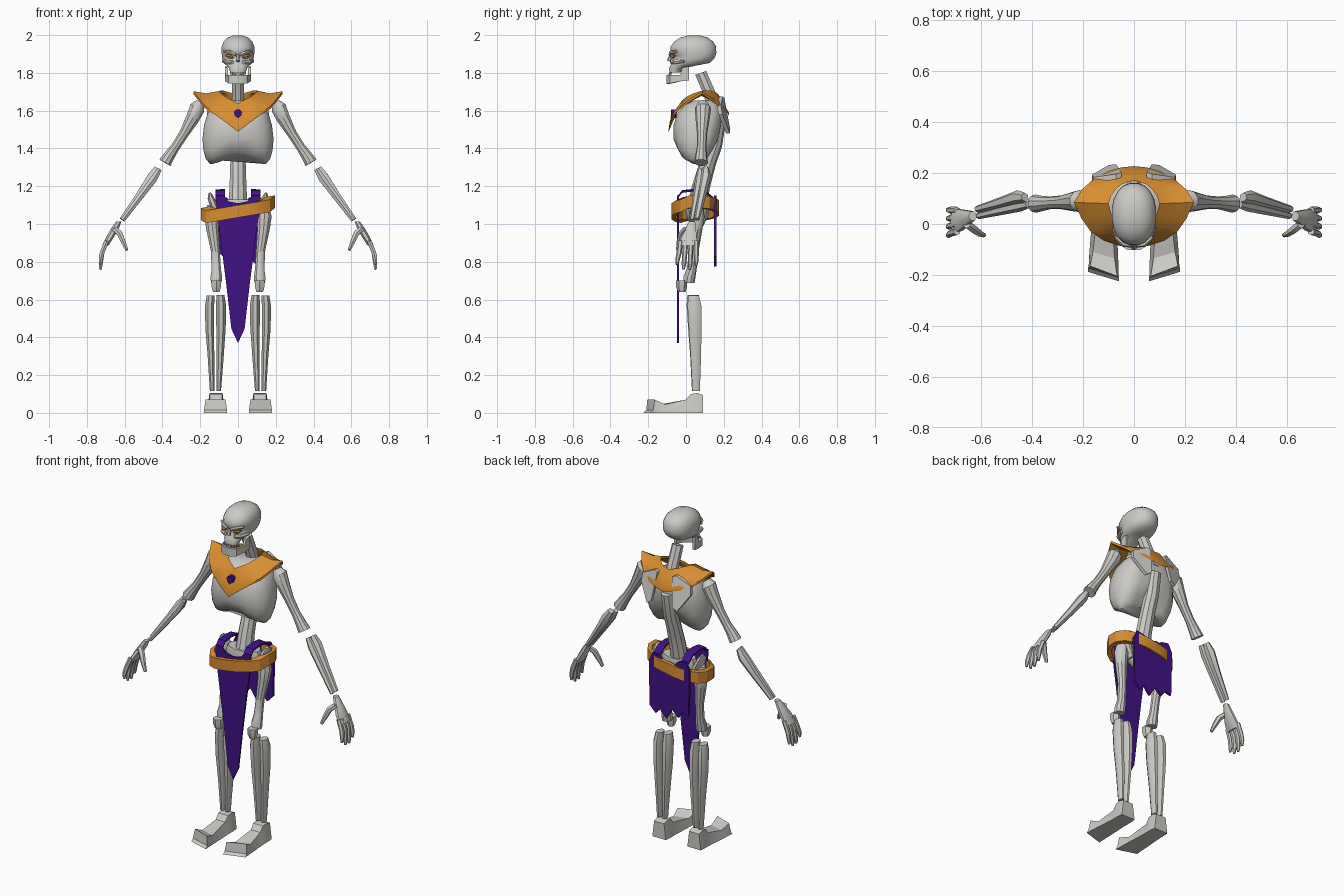
import bpy, bmesh, math
from mathutils import Vector


def material(name, rgb):
    m = bpy.data.materials.new(name)
    m.diffuse_color = (*rgb, 1)
    return m


BONE = material("bone grey", (0.60, 0.59, 0.56))
GOLD = material("burnt orange", (0.68, 0.27, 0.03))
PURPLE = material("deep purple", (0.055, 0.006, 0.24))


def finish(name, bm, mat, mirror=False, angle=35):
    bmesh.ops.recalc_face_normals(bm, faces=bm.faces)
    me = bpy.data.meshes.new(name)
    bm.to_mesh(me)
    bm.free()
    me.materials.append(mat)
    ob = bpy.data.objects.new(name, me)
    bpy.context.collection.objects.link(ob)
    bpy.ops.object.select_all(action='DESELECT')
    ob.select_set(True)
    bpy.context.view_layer.objects.active = ob
    bpy.ops.object.shade_smooth_by_angle(angle=math.radians(angle))
    if mirror:
        mod = ob.modifiers.new("mirror", 'MIRROR')
        mod.use_mirror_merge = False
    return ob


def bridge(loops, capped=True, looped=False):
    """Skin a list of equal-length closed point loops."""
    bm = bmesh.new()
    rows = [[bm.verts.new(p) for p in loop] for loop in loops]
    n = len(rows[0])
    pairs = list(zip(rows, rows[1:])) + ([(rows[-1], rows[0])] if looped else [])
    for a, b in pairs:
        for i in range(n):
            j = (i + 1) % n
            bm.faces.new((a[i], a[j], b[j], b[i]))
    if capped and not looped:
        bm.faces.new(rows[0])
        bm.faces.new(rows[-1])
    return bm


def oval(cx, cy, z, rx, ry, n, power=1.0):
    pts = []
    for i in range(n):
        t = 2 * math.pi * (i + 0.5) / n
        c, s = math.cos(t), math.sin(t)
        pts.append(Vector((cx + rx * math.copysign(abs(c) ** power, c),
                           cy + ry * math.copysign(abs(s) ** power, s), z)))
    return pts


def stack(name, rows, mat, n=8, mirror=False, power=1.0, shape=None, angle=35):
    """Horizontal ovals: (z, centre x, half width, front y, back y)."""
    loops = [oval(cx, (f + b) / 2, z, w, (b - f) / 2, n, power) for z, cx, w, f, b in rows]
    if shape:
        loops = [[shape(p) for p in loop] for loop in loops]
    return finish(name, bridge(loops), mat, mirror, angle)


def bone(name, pts, n=8, mirror=True, flat=1.0, mat=BONE):
    """Tube through (x, y, z, radius) points, sections square to its length."""
    d = (Vector(pts[-1][:3]) - Vector(pts[0][:3])).normalized()
    v = Vector((0, 1, 0))
    v = (v - d * v.dot(d)).normalized()
    u = d.cross(v)
    loops = []
    for x, y, z, r in pts:
        loops.append([Vector((x, y, z)) + u * (r * flat * math.cos(t)) + v * (r * math.sin(t))
                      for t in (2 * math.pi * (i + 0.5) / n for i in range(n))])
    return finish(name, bridge(loops), BONE if mat is None else mat, mirror)


def panel(name, outline, y, mat, thick=0.01, bulge=0.0):
    """Flat cloth cut from an (x, z) outline."""
    front = [Vector((x, y + bulge * abs(x), z)) for x, z in outline]
    return finish(name, bridge([front, [p + Vector((0, thick, 0)) for p in front]]), mat)


def both(half):
    """Complete a half outline that runs from the centre line round to the centre line."""
    return half + [(-p[0], *p[1:]) for p in reversed(half) if p[0] > 1e-6]


# skull: cranium tapering into the upper jaw, eye sockets pressed in
def face_shape(p):
    if p.y < -0.02 and 1.865 < p.z < 1.895 and 0.02 < abs(p.x) < 0.075:
        p.y += 0.014
    return p


stack("skull", [(1.803, 0, .042, -.088, -.03), (1.825, 0, .048, -.09, -.01), (1.84, 0, .062, -.082, .06),
                (1.852, 0, .076, -.078, .125), (1.872, 0, .083, -.074, .148), (1.89, 0, .086, -.074, .158),
                (1.908, 0, .088, -.085, .162), (1.94, 0, .087, -.082, .16), (1.967, 0, .076, -.062, .144),
                (1.987, 0, .055, -.03, .115), (1.998, 0, .025, .01, .075)],
      BONE, 20, power=0.9, shape=face_shape, angle=50)
bone("brow", [(.012, -.084, 1.896, .009), (.04, -.08, 1.908, .011), (.074, -.05, 1.914, .007)], 6)
bone("cheekbone", [(.03, -.078, 1.856, .01), (.06, -.06, 1.858, .013), (.08, -.01, 1.862, .008)], 6)
bone("nose_bridge", [(0, -.078, 1.895, .008), (0, -.092, 1.862, .011)], 6, mirror=False)
bone("eye", [(.026, -.079, 1.881, .004), (.045, -.074, 1.887, .013), (.066, -.058, 1.892, .004)],
     6, mat=GOLD)

# lower jaw: a U-shaped wall rising at the hinges
arch = [(.07, .015, 1.76, 1.835), (.07, -.02, 1.757, 1.828), (.067, -.03, 1.755, 1.79),
        (.05, -.085, 1.745, 1.79), (.025, -.102, 1.742, 1.79)]
arch += [(-x, y, a, b) for x, y, a, b in reversed(arch)]
inner = [(x * .78, y + (.014 if y < -.05 else 0), a, b) for x, y, a, b in arch]
finish("jaw", bridge([[Vector((o[0], o[1], o[2])), Vector((o[0], o[1], o[3])),
                       Vector((i[0], i[1], i[3])), Vector((i[0], i[1], i[2]))]
                      for o, i in zip(arch, inner)]), BONE)
for k in range(3):
    bone("lower_tooth", [(.009 + k * .015, -.09 + k * .004, 1.78, .006),
                         (.009 + k * .015, -.086 + k * .004, 1.802, .005)], 4)

# neck and spine
bone("neck", [(0, .078, 1.80, .033), (0, .125, 1.69, .034), (0, .155, 1.58, .04)], 8, False)
bone("spine", [(0, .17, 1.55, .042), (0, .15, 1.42, .042), (0, .115, 1.32, .043),
               (0, .08, 1.2, .047), (0, .06, 1.10, .052)], 10, False)


# ribcage with two hanging lobes and a groove down the back
def rib_shape(p):
    x = min(abs(p.x) / .13, 1)
    if p.z < 1.4:
        p.z += .045 * (1 - x)
    if p.y > .12:
        p.y -= .02 * (1 - x)
    return p


stack("ribcage", [(1.318, 0, .15, .02, .10), (1.345, 0, .172, -.03, .13), (1.39, 0, .185, -.055, .16),
                  (1.45, 0, .19, -.068, .185), (1.52, 0, .182, -.068, .20), (1.58, 0, .165, -.05, .205),
                  (1.63, 0, .13, -.01, .195), (1.655, 0, .08, .04, .16)],
      BONE, 20, power=.8, shape=rib_shape, angle=50)

# shoulder blades, tips showing through the collar
blade = [(.05, 1.665), (.07, 1.675), (.16, 1.63), (.165, 1.58), (.10, 1.48), (.07, 1.50)]
loops = [[Vector((x, y + (1.6 - z) * .22 - (x - .06) * .25, z)) for x, z in blade] for y in (.195, .215)]
finish("shoulder_blade", bridge(loops), BONE, True)

# collar: pointed front and back, flared shoulder tips
outer = both([(0, -.092, 1.502), (.06, -.085, 1.548), (.12, -.065, 1.592), (.17, -.03, 1.622),
              (.205, .02, 1.662), (.236, .085, 1.703), (.205, .135, 1.668), (.16, .175, 1.635),
              (.10, .208, 1.612), (.05, .222, 1.598), (0, .227, 1.588)])
hole = both([(0, -.03, 1.638), (.025, -.022, 1.652), (.05, -.008, 1.664), (.072, .01, 1.677),
             (.09, .04, 1.692), (.10, .08, 1.704), (.09, .11, 1.708), (.072, .135, 1.705),
             (.05, .155, 1.698), (.025, .165, 1.692), (0, .17, 1.688)])
drop = Vector((0, 0, .014))
top_o, top_i = [Vector(p) for p in outer], [Vector(p) for p in hole]
mid = [(a + b) / 2 + Vector((0, 0, .004 if abs(a.x) < .18 else -.012)) for a, b in zip(top_o, top_i)]
finish("collar", bridge([top_o, mid, top_i, [p - drop for p in top_i], [p - drop for p in mid],
                         [p - drop for p in top_o]], looped=True), GOLD, angle=40)
panel("collar_gem", [(0, 1.56), (.018, 1.574), (.021, 1.594), (.01, 1.606), (-.01, 1.606),
                     (-.021, 1.594), (-.018, 1.574)], -.082, PURPLE, .03, .15)

# arms
bone("upper_arm", [(.20, .09, 1.645, .022), (.215, .09, 1.615, .043), (.24, .088, 1.56, .038),
                   (.285, .085, 1.48, .027), (.33, .083, 1.41, .025), (.365, .08, 1.36, .031),
                   (.387, .08, 1.325, .036)], 10)
bone("forearm_outer", [(.428, .105, 1.295, .018), (.455, .105, 1.25, .028), (.52, .085, 1.155, .022),
                       (.615, .058, 1.025, .014)], 6)
bone("forearm_inner", [(.415, .075, 1.29, .014), (.445, .07, 1.24, .021), (.52, .053, 1.14, .018),
                       (.61, .032, 1.02, .013)], 6)

# hands
stack("palm", [(1.012, .632, .016, .012, .05), (.975, .652, .022, -.005, .055), (.93, .678, .022, -.028, .06),
               (.885, .703, .018, -.04, .064)], BONE, 8, True)
for k, tip in enumerate((.785, .76, .758, .78)):
    y = -.03 + k * .028
    bone(f"finger_{k + 1}", [(.695, y, .91, .014), (.719, y - .006 + k * .002, .85, .014),
                             (.727, y - .014 + k * .005, tip + .03, .012),
                             (.728, y - .018 + k * .006, tip, .007)], 6)
bone("thumb", [(.655, .0, .975, .018), (.627, -.022, .95, .017), (.607, -.036, .905, .014),
               (.588, -.044, .862, .009)], 6)

# pelvis
stack("pelvis", [(.985, 0, .04, .03, .09), (1.04, 0, .10, 0, .12), (1.09, 0, .115, -.01, .13),
                 (1.13, 0, .10, .0, .125)], BONE, 12)
bone("hip_wing", [(.09, .07, 1.02, .035), (.125, .06, 1.09, .058), (.145, .06, 1.14, .045),
                  (.15, .06, 1.165, .016)], 8, flat=.4)


# tilted belt
def belt_loop(grow, dz):
    return [Vector((p.x, p.y, 1.085 + dz + .17 * p.x - (.018 if p.y < -.02 else 0)))
            for p in oval(0, .048, 0, .198 + grow, .128 + grow, 16, .85)]


finish("belt", bridge([belt_loop(0, -.033), belt_loop(0, .033), belt_loop(-.024, .033),
                       belt_loop(-.024, -.033)], looped=True), GOLD, angle=25)

# loincloth: front strip, torn back panel and the straps between them
panel("front_cloth", both([(0, .37), (.035, .445), (.062, .68), (.09, .90), (.112, 1.06),
                           (.118, 1.15), (.075, 1.15), (.05, 1.12), (0, 1.11)]), -.048, PURPLE)
panel("back_cloth", [(-.13, .83), (-.09, .84), (-.06, .80), (-.02, .84), (.02, .775), (.06, .82),
                     (.09, .79), (.13, .83), (.135, 1.10), (.11, 1.15), (.06, 1.14), (.03, 1.11),
                     (-.03, 1.11), (-.06, 1.14), (-.11, 1.15), (-.135, 1.10)], .148, PURPLE, .014)
path = [(-.048, 1.14), (-.02, 1.175), (.04, 1.182), (.10, 1.175), (.155, 1.13)]
finish("strap", bridge([[Vector((x, y, z + dz)) for x, dz in
                         ((.07, -.006), (.118, -.01), (.118, 0), (.07, .004))] for y, z in path]),
       PURPLE, True)

# legs
bone("thigh", [(.135, .06, 1.10, .03), (.14, .058, 1.04, .04), (.135, .052, .97, .034),
               (.12, .042, .86, .025), (.115, .03, .76, .026), (.115, .018, .72, .032),
               (.115, .015, .69, .03)], 10)
bone("kneecap", [(.115, -.022, .70, .03), (.115, -.024, .665, .028), (.115, -.022, .64, .02)], 6, flat=-1)
stack("shin_inner", [(.625, .093, .022, .005, .07), (.57, .09, .029, .0, .082), (.45, .09, .027, .008, .085),
                     (.30, .095, .021, .02, .082), (.115, .102, .013, .03, .072)], BONE, 8, True)
stack("shin_outer", [(.622, .145, .022, .01, .07), (.57, .15, .026, .005, .084), (.45, .15, .025, .012, .085),
                     (.30, .143, .019, .022, .082), (.115, .137, .013, .032, .075)], BONE, 8, True)

# feet: cross-sections from heel to raised toe, (y inner, y outer, inner x, outer x, top inset, height)
sections = [(.09, .09, .072, .162, .012, .095), (.06, .06, .068, .165, .014, .105),
            (.025, .025, .068, .165, .016, .10), (.0, .0, .068, .166, .018, .07),
            (-.135, -.11, .062, .175, .014, .045), (-.205, -.165, .06, .178, .006, .07),
            (-.225, -.188, .058, .18, 0, .0)]
loops = []
for yi, yo, a, b, inset, h in sections:
    back = .015 if h == 0 else 0
    loops.append([Vector((a, yi, 0)), Vector((b, yo, 0)), Vector((b - inset, yo + back, h + back)),
                  Vector((a + inset, yi + back, h + back))])
finish("foot", bridge(loops), BONE, True, 20)
